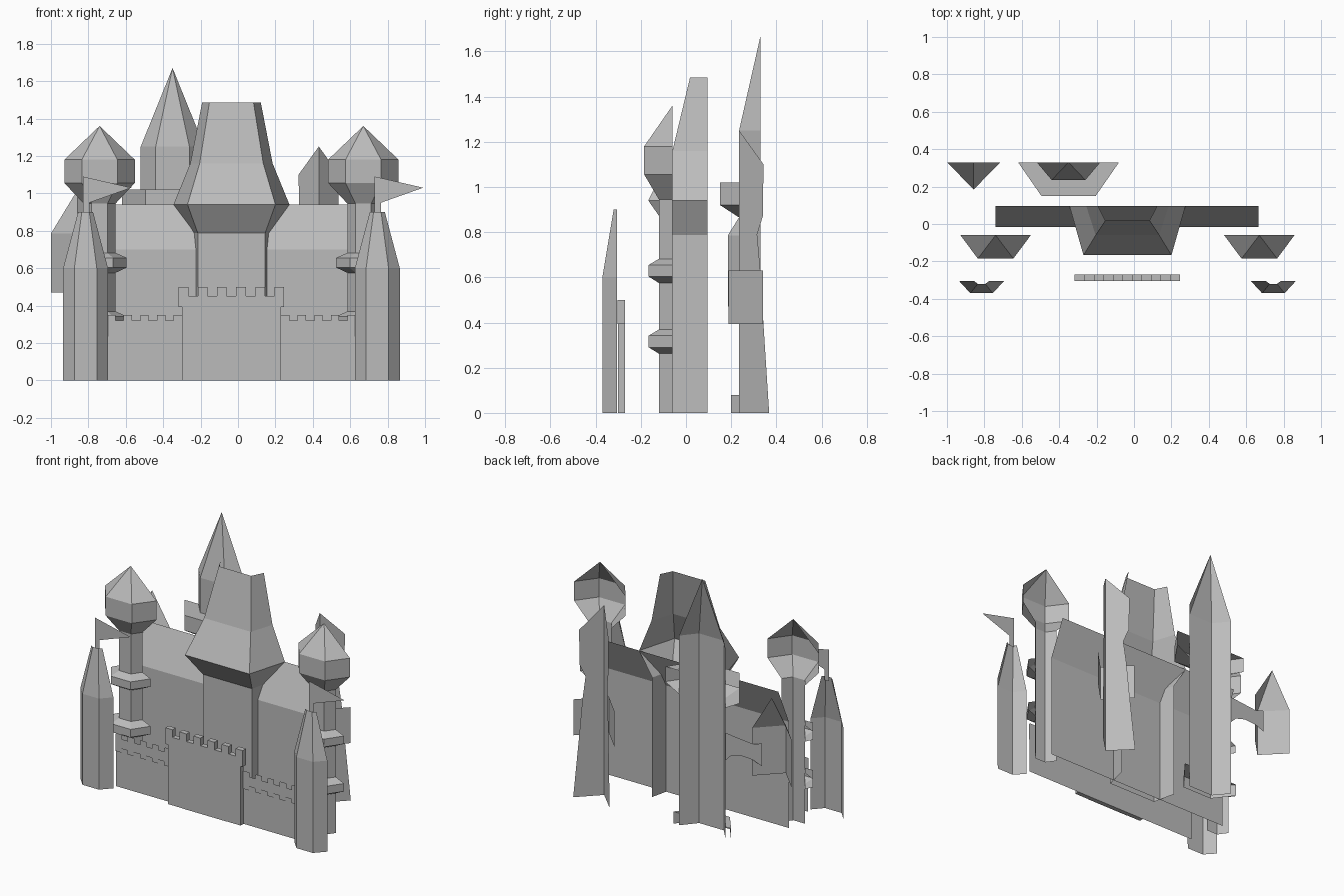
import bpy, bmesh

cube = bpy.data.objects.get("Cube")
if cube:
    bpy.data.objects.remove(cube)

stone = bpy.data.materials.new("grey stone")
stone.use_nodes = True
GREY = (0.5, 0.5, 0.5, 1)
stone.diffuse_color = GREY
stone.node_tree.nodes["Principled BSDF"].inputs["Base Color"].default_value = GREY


def finish(name, bm):
    mesh = bpy.data.meshes.new(name)
    bm.to_mesh(mesh)
    bm.free()
    mesh.materials.append(stone)
    obj = bpy.data.objects.new(name, mesh)
    bpy.context.collection.objects.link(obj)
    return obj


def half_shell(name, cx, back, rows):
    """Open-backed half tower; each row is (z, outer half, inner half, front y)."""
    bm = bmesh.new()
    loops = []
    for z, outer, inner, front in rows:
        section = ((-outer, back), (-inner, front), (inner, front), (outer, back))
        loops.append([bm.verts.new((cx + x, y, z)) for x, y in section])
    for low, high in zip(loops, loops[1:]):
        for i in range(3):
            bm.faces.new((low[i], low[i + 1], high[i + 1], high[i]))
    bmesh.ops.remove_doubles(bm, verts=bm.verts, dist=0.0005)
    return finish(name, bm)


def plate(name, outline, y, depth=0):
    """Upright plate from an x, z outline, thickened towards the back."""
    bm = bmesh.new()
    face = bm.faces.new([bm.verts.new((x, y, z)) for x, z in outline])
    if face.normal.y > 0:
        face.normal_flip()
    if depth:
        new = bmesh.ops.extrude_face_region(bm, geom=[face], use_keep_orig=True)
        verts = [v for v in new["geom"] if isinstance(v, bmesh.types.BMVert)]
        bmesh.ops.translate(bm, verts=verts, vec=(0, depth, 0))
        bmesh.ops.recalc_face_normals(bm, faces=bm.faces)
    return finish(name, bm)


def teeth(x0, x1, low, high, count):
    """Stepped battlement line running from x0 to x1."""
    step = (x1 - x0) / (2 * count - 1)
    line = []
    for i in range(2 * count - 1):
        z = low if i % 2 else high
        line += [(x0 + i * step, z), (x0 + (i + 1) * step, z)]
    return line


MID = -0.035  # middle of the facade

# Mirrored pairs of towers and curtain walls
for side, s in (("right", -1), ("left", 1)):
    # Front corner tower with a pointed roof, flat on top
    cx = MID + s * 0.78
    half_shell(f"{side}_front_tower", cx, -0.305, [
        (0, 0.12, 0.06, -0.37), (0.6, 0.12, 0.06, -0.37), (0.9, 0.04, 0.02, -0.32)])
    plate(f"{side}_flag", [
        (cx - 0.015, 0.88), (cx + 0.02, 0.88), (cx + 0.02, 0.95),
        (cx + 0.245, 1.03), (cx - 0.015, 1.09)], -0.305)

    # Bulbous watch tower
    cx = MID + s * 0.705
    half_shell(f"{side}_watch_tower", cx, -0.06, [
        (0, 0.085, 0.042, -0.12), (0.945, 0.085, 0.042, -0.12),
        (1.055, 0.188, 0.095, -0.185), (1.18, 0.188, 0.095, -0.185),
        (1.36, 0, 0, -0.06)])
    for level, z in (("lower", 0.317), ("upper", 0.63)):
        half_shell(f"{side}_{level}_tower_ring", cx, -0.06, [
            (z - 0.055, 0.085, 0.042, -0.12), (z - 0.027, 0.145, 0.072, -0.165),
            (z + 0.025, 0.145, 0.072, -0.165), (z + 0.052, 0.085, 0.042, -0.12)])

    # Curtain wall and its stepped parapet
    ends = sorted((MID + s * 0.265, MID + s * 0.665))
    top = teeth(*ends, 0.32, 0.35, 5)
    plate(f"{side}_curtain_wall", [(ends[1], 0), (ends[0], 0)] + top, -0.27)
    plate(f"{side}_parapet", teeth(*ends, 0.26, 0.235, 5)[::-1] + top, -0.277)

# Gatehouse with battlements
plate("gatehouse", [(MID - 0.265, 0), (MID + 0.265, 0),
                    (MID + 0.265, 0.4), (MID - 0.265, 0.4)], -0.3, 0.03)
plate("gate_battlement", [(MID + 0.282, 0.393), (MID - 0.282, 0.393)]
      + teeth(MID - 0.282, MID + 0.282, 0.45, 0.5, 6), -0.304, 0.034)

# Gate: sill, arched panel and bars
plate("gate_sill", [(MID - 0.16, 0), (MID + 0.16, 0),
                    (MID + 0.16, 0.1), (MID - 0.16, 0.1)], -0.302)
arch = [(0.16, 0.1), (0.16, 0.2), (0.11, 0.265), (0.055, 0.3), (0, 0.318)]
plate("gate_arch", [(MID + x, z) for x, z in arch]
      + [(MID - x, z) for x, z in arch[-2::-1]], -0.302)
for i in range(6):
    x = MID + (i - 2.5) * 0.052
    height = 0.27 - abs(i - 2.5) * 0.03
    plate(f"gate_bar_{i + 1}", [(x - 0.014, 0.12), (x + 0.014, 0.12),
                                (x + 0.014, height), (x - 0.014, height)], -0.306)

# Main wall with a sloping top
bm = bmesh.new()
rows = [[bm.verts.new((x, y, z)) for x in (-0.74, 0.665)]
        for y, z in ((-0.015, 0), (-0.015, 0.7), (0.095, 0.94))]
for low, high in zip(rows, rows[1:]):
    bm.faces.new((low[0], low[1], high[1], high[0]))
finish("main_wall", bm)

# Central keep, flared above a narrow stem
half_shell("keep", MID, 0.095, [
    (0, 0.215, 0.18, -0.06), (0.787, 0.215, 0.18, -0.06),
    (0.94, 0.31, 0.235, -0.167), (1.16, 0.22, 0.17, -0.06),
    (1.485, 0.157, 0.118, 0.018)])

# Tall spire tower with balcony and foot
BODY = (0.17, 0.09, 0.235)
half_shell("spire_tower", -0.35, 0.33, [(0, *BODY), (1.25, *BODY), (1.67, 0, 0, 0.33)])
half_shell("spire_balcony", -0.35, 0.33, [
    (0.865, *BODY), (0.92, 0.27, 0.145, 0.15), (1.02, 0.27, 0.145, 0.15), (1.02, *BODY)])
half_shell("spire_foot", -0.35, 0.33, [
    (0, 0.21, 0.11, 0.2), (0.08, 0.21, 0.11, 0.2), (0.08, *BODY)])

# Hanging turret joined to the spire tower by a bracket
half_shell("hanging_turret", -0.857, 0.33, [
    (0.47, 0.143, 0, 0.185), (0.785, 0.143, 0, 0.185), (1.02, 0, 0, 0.33)])
plate("turret_bracket", [(-0.52, 0.52), (-0.56, 0.56), (-0.63, 0.58), (-0.72, 0.575),
                         (-0.785, 0.55), (-0.785, 0.7), (-0.72, 0.68), (-0.52, 0.7)], 0.33)

# Folded rear tower: two wings swept back from a front ridge
bm = bmesh.new()
edge = [(0, 0.133), (0.39, 0.108), (0.63, 0.094), (0.79, 0.08), (0.87, 0.105), (1.1, 0.108)]
for s in (-1, 1):
    wing = [(0.432, 0.235, 1.25), (0.432, 0.235, 0)]
    wing += [(0.432 + s * d, 0.235 + d, z) for z, d in edge]
    bm.faces.new([bm.verts.new(p) for p in wing[::s]])
bmesh.ops.remove_doubles(bm, verts=bm.verts, dist=0.0005)
finish("rear_tower", bm)
half_shell("rear_tower_band", 0.432, 0.34, [(0.393, 0.15, 0, 0.187), (0.63, 0.15, 0, 0.187)])
